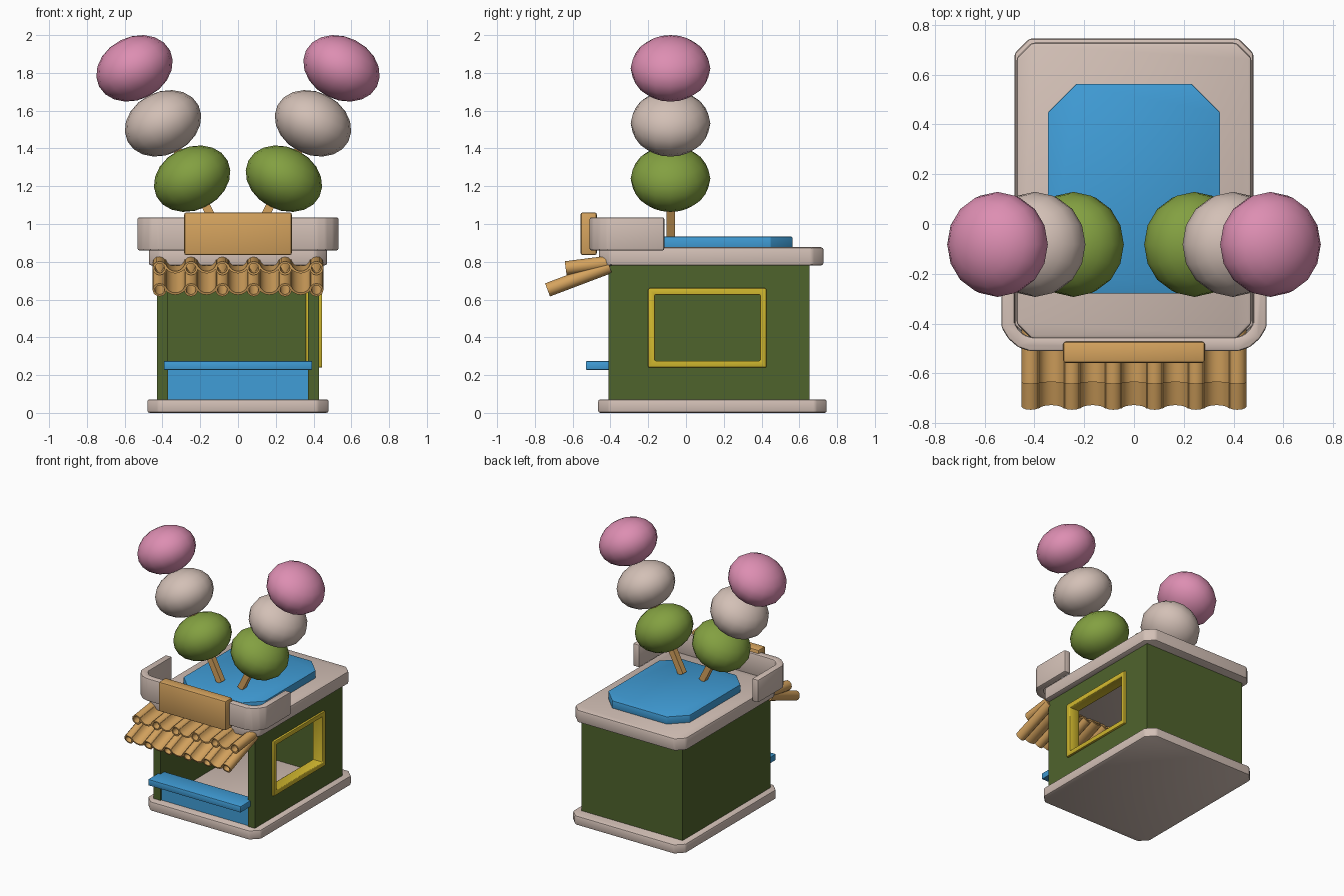
import bpy, bmesh, math
from mathutils import Matrix, Vector

if "Cube" in bpy.data.objects:
    bpy.data.objects.remove(bpy.data.objects["Cube"])


def material(name, rgb):
    m = bpy.data.materials.new(name)
    lin = [((c / 255 + 0.055) / 1.055) ** 2.4 for c in rgb]
    m.diffuse_color = (*lin, 1)
    m.use_nodes = True
    m.node_tree.nodes["Principled BSDF"].inputs["Base Color"].default_value = m.diffuse_color
    return m


STONE = material("warm_grey", (211, 192, 182))
WALL = material("dark_green", (79, 99, 44))
LEAF = material("leaf_green", (131, 160, 65))
BLUE = material("blue", (64, 157, 215))
WOOD = material("wood", (213, 163, 94))
PINK = material("pink", (221, 142, 178))
YELLOW = material("yellow", (209, 184, 46))


def finish(name, bm, mat, bevel=0.0, angle=35):
    bmesh.ops.recalc_face_normals(bm, faces=bm.faces[:])
    if bevel:
        sharp = [e for e in bm.edges if e.calc_face_angle(0) > 0.3]
        bmesh.ops.bevel(bm, geom=sharp, offset=bevel, segments=2,
                        profile=0.5, affect='EDGES')
    me = bpy.data.meshes.new(name)
    bm.to_mesh(me)
    bm.free()
    me.materials.append(mat)
    for p in me.polygons:
        p.use_smooth = True
    me.set_sharp_from_angle(angle=math.radians(angle))
    ob = bpy.data.objects.new(name, me)
    bpy.context.collection.objects.link(ob)
    return ob


def prism(name, pts, z0, z1, mat, bevel=0.0):
    """Extrude a plan outline from z0 to z1."""
    bm = bmesh.new()
    f = bm.faces.new([bm.verts.new((x, y, z0)) for x, y in pts])
    r = bmesh.ops.extrude_face_region(bm, geom=[f])
    bmesh.ops.translate(bm, vec=(0, 0, z1 - z0),
                        verts=[v for v in r["geom"] if isinstance(v, bmesh.types.BMVert)])
    return finish(name, bm, mat, bevel, 25)


def octagon(x, y0, y1, c):
    return [(-x + c, y0), (x - c, y0), (x, y0 + c), (x, y1 - c),
            (x - c, y1), (-x + c, y1), (-x, y1 - c), (-x, y0 + c)]


def rect(x, y0, y1):
    return [(-x, y0), (x, y0), (x, y1), (-x, y1)]


def ring_bands(bm, loops, closed=True):
    """Skin a list of equal vertex loops; the loop list itself wraps round."""
    vs = [[bm.verts.new(p) for p in l] for l in loops]
    n = len(vs[0])
    for k in range(len(vs)):
        a, b = vs[k], vs[(k + 1) % len(vs)]
        for i in range(n if closed else n - 1):
            j = (i + 1) % n
            bm.faces.new((a[i], a[j], b[j], b[i]))
    if not closed:
        bm.faces.new([l[0] for l in vs])
        bm.faces.new([l[-1] for l in vs])


def side_frame(name, x0, x1, outer, inner, mat, bevel=0.0):
    """Rectangular frame in the y-z plane; rects are (y0, y1, z0, z1)."""
    def loop(x, r):
        return [(x, r[0], r[2]), (x, r[1], r[2]), (x, r[1], r[3]), (x, r[0], r[3])]
    bm = bmesh.new()
    ring_bands(bm, [loop(x0, outer), loop(x1, outer), loop(x1, inner), loop(x0, inner)])
    return finish(name, bm, mat, bevel)


# Base and roof slabs
prism("base_slab", octagon(0.48, -0.465, 0.745, 0.06), 0.0, 0.072, STONE, 0.012)
prism("roof_slab", octagon(0.472, -0.46, 0.728, 0.06), 0.78, 0.877, STONE, 0.014)

# Walls: left and back in one L shape, right wall with a window hole
prism("left_and_back_wall", [(-0.43, -0.41), (-0.37, -0.41), (-0.37, 0.595),
                             (0.43, 0.595), (0.43, 0.655), (-0.43, 0.655)],
      0.07, 0.785, WALL)
side_frame("right_wall", 0.37, 0.43, (-0.41, 0.595, 0.07, 0.785),
           (-0.18, 0.41, 0.26, 0.64), WALL)
side_frame("window_frame", 0.358, 0.446, (-0.20, 0.425, 0.24, 0.66),
           (-0.165, 0.393, 0.276, 0.625), YELLOW, 0.006)

# Serving counter
prism("counter_panel", rect(0.371, -0.40, -0.36), 0.07, 0.235, BLUE)
prism("counter_top", rect(0.393, -0.53, -0.36), 0.227, 0.275, BLUE, 0.006)

# Roof plate, front parapet and blank sign board
prism("roof_plate", octagon(0.346, -0.28, 0.563, 0.115), 0.87, 0.933, BLUE, 0.005)
outer = [(-0.532, -0.115), (-0.532, -0.415), (-0.505, -0.46), (-0.465, -0.495), (-0.42, -0.51)]
inner = [(-0.478, -0.115), (-0.478, -0.40), (-0.462, -0.425), (-0.44, -0.445), (-0.41, -0.455)]


def mirrored(pts):
    return pts + [(-x, y) for x, y in reversed(pts)]


prism("parapet", mirrored(outer) + mirrored(inner)[::-1], 0.86, 1.035, STONE, 0.01)
prism("sign_board", rect(0.285, -0.558, -0.472), 0.835, 1.062, WOOD, 0.012)


# Awning: two rows of round tiles with gutter tiles between them
def tile(bm, x, front, back, r_out, r_in, a0, a1, n, lift=0.0):
    p, q = Vector((x, *front)), Vector((x, *back))
    up = (q - p).normalized().cross(Vector((-1, 0, 0)))
    if up.z < 0:
        up = -up
    full = abs(a1 - a0) >= 360

    def arc(c, r):
        out = []
        for i in range(n if full else n + 1):
            a = math.radians(a0 + (a1 - a0) * i / n)
            out.append(c + Vector((1, 0, 0)) * r * math.cos(a) + up * (lift + r * math.sin(a)))
        return out
    ring_bands(bm, [arc(p, r_out), arc(q, r_out), arc(q, r_in), arc(p, r_in)], full)


rows = {"upper": ((-0.637, 0.766), (-0.405, 0.796)),
        "lower": ((-0.733, 0.651), (-0.405, 0.775))}
for row, (front, back) in rows.items():
    bm = bmesh.new()
    for i in range(6):
        tile(bm, -0.415 + 0.166 * i, front, back, 0.037, 0.026, 0, 360, 12)
    finish(row + "_round_tiles", bm, WOOD)
    bm = bmesh.new()
    for i in range(5):
        tile(bm, -0.332 + 0.166 * i, front, back, 0.064, 0.052, 195, 345, 8, 0.036)
    finish(row + "_gutter_tiles", bm, WOOD)

# Two skewers of three squashed balls, leaning outwards
LEAN = math.radians(27)
for side, s in (("left", -1), ("right", 1)):
    rot = Matrix.Rotation(s * LEAN, 4, 'Y')
    bm = bmesh.new()
    mid = Vector((s * 0.228, -0.082, 1.21))
    bmesh.ops.create_cube(bm, size=1, matrix=Matrix.Translation(mid) @ rot
                          @ Matrix.Diagonal((0.045, 0.045, 0.62, 1)))
    finish(side + "_skewer", bm, WOOD)
    for label, x, z, mat in (("lower", 0.243, 1.24, LEAF), ("middle", 0.397, 1.533, STONE),
                             ("top", 0.548, 1.824, PINK)):
        bm = bmesh.new()
        bmesh.ops.create_uvsphere(bm, u_segments=16, v_segments=10, radius=1,
                                  matrix=Matrix.Translation((s * x, -0.082, z)) @ rot
                                  @ Matrix.Diagonal((0.211, 0.211, 0.166, 1)))
        finish(side + "_" + label + "_ball", bm, mat, 0, 60)
